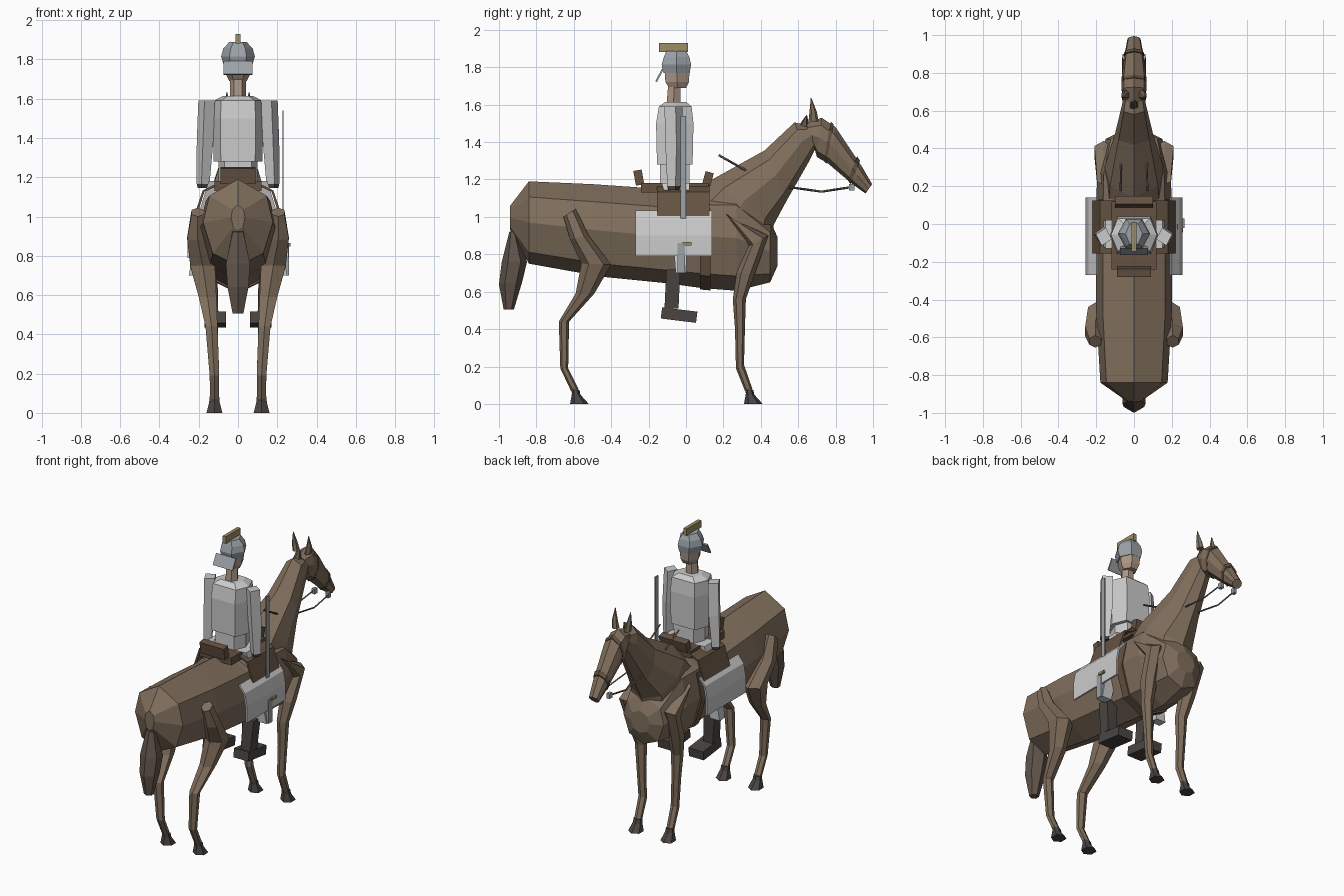
import bpy, bmesh, math
from mathutils import Vector

def material(name, rgb):
    m = bpy.data.materials.new(name)
    m.diffuse_color = (*rgb, 1)
    return m

COAT = material("coat", (0.22, 0.16, 0.11))
TAIL = material("tail_hair", (0.12, 0.09, 0.07))
LEATHER = material("leather", (0.13, 0.085, 0.055))
DARK = material("dark", (0.07, 0.06, 0.055))
SKIN = material("skin", (0.42, 0.31, 0.24))
BRASS = material("brass", (0.33, 0.27, 0.13))
STEEL = material("steel", (0.33, 0.36, 0.39))

# Cross-sections as (x, along-axis) unit outlines
BARREL = [(0, 1), (.82, .62), (1, 0), (.72, -.72), (0, -1), (-.72, -.72), (-1, 0), (-.82, .62)]
HEX = [(0, 1), (.9, .5), (.9, -.5), (0, -1), (-.9, -.5), (-.9, .5)]
HEX_X = [(1, 0), (.5, 1), (-.5, 1), (-1, 0), (-.5, -1), (.5, -1)]
COATSHAPE = [(1, 0), (.7, 1), (-.7, 1), (-1, 0), (-.7, -1), (.7, -1)]
BOX = [(1, 1), (-1, 1), (-1, -1), (1, -1)]
TURNED = [(1, .25), (-.25, 1), (-1, -.25), (.25, -1)]

def add(name, bm, mat, mirror=False):
    bmesh.ops.recalc_face_normals(bm, faces=bm.faces)
    me = bpy.data.meshes.new(name)
    bm.to_mesh(me)
    bm.free()
    ob = bpy.data.objects.new(name, me)
    bpy.context.collection.objects.link(ob)
    if mat:
        me.materials.append(mat)
    if mirror:
        ob.modifiers.new("mirror", 'MIRROR')
    return ob

def loft(name, sections, profile, mat=None, mirror=False):
    """Section: front/top point (y, z), back/bottom point (y, z), half width, centre x."""
    bm = bmesh.new()
    rings = []
    for ya, za, yb, zb, hw, *xc in sections:
        x0 = xc[0] if xc else 0
        a, b = Vector((0, ya, za)), Vector((0, yb, zb))
        mid, half = (a + b) / 2, (a - b) / 2
        rings.append([bm.verts.new(mid + half * v + Vector((x0 + u * hw, 0, 0))) for u, v in profile])
    n = len(profile)
    for r, s in zip(rings, rings[1:]):
        for i in range(n):
            bm.faces.new((r[i], r[(i + 1) % n], s[(i + 1) % n], s[i]))
    bm.faces.new(rings[0])
    bm.faces.new(rings[-1])
    return add(name, bm, mat, mirror)

def box(name, x, y, z, mat=None, mirror=False, tilt=0):
    """Box from (min, max) ranges, tilted about its own x axis."""
    bm = bmesh.new()
    bmesh.ops.create_cube(bm, size=1)
    c = Vector([(r[0] + r[1]) / 2 for r in (x, y, z)])
    bmesh.ops.scale(bm, verts=bm.verts, vec=[r[1] - r[0] for r in (x, y, z)])
    ob = add(name, bm, mat, mirror)
    t = math.radians(tilt)
    for v in ob.data.vertices:
        p = v.co.copy()
        v.co = c + Vector((p.x, p.y * math.cos(t) - p.z * math.sin(t), p.y * math.sin(t) + p.z * math.cos(t)))
    return ob

def panel(name, pts, y0, y1, mat=None):
    """Bent side sheet: (x, z) outline swept along y, thickened and mirrored."""
    bm = bmesh.new()
    rows = [[bm.verts.new((x, y, z)) for x, z in pts] for y in (y0, y1)]
    for i in range(len(pts) - 1):
        bm.faces.new((rows[0][i], rows[0][i + 1], rows[1][i + 1], rows[1][i]))
    ob = add(name, bm, mat)
    s = ob.modifiers.new("thickness", 'SOLIDIFY')
    s.thickness, s.offset = 0.012, 0
    ob.modifiers.new("mirror", 'MIRROR')

# Horse trunk, neck and head
loft("horse_body", [(-.94, 1.06, -.94, .93, .035), (-.84, 1.19, -.84, .75, .178),
                    (-.50, 1.175, -.45, .68, .2), (-.14, 1.15, -.1, .645, .2), (.1, 1.17, .08, .62, .2),
                    (.27, 1.17, .27, .605, .195), (.45, .98, .45, .65, .15), (.49, .89, .49, .74, .07)], BARREL, COAT)
loft("horse_neck", [(.06, 1.165, .42, .72, .16), (.14, 1.2, .47, .96, .155), (.42, 1.355, .54, 1.09, .1),
                    (.58, 1.505, .66, 1.30, .066), (.645, 1.49, .70, 1.38, .055)], BARREL, COAT)
loft("horse_head", [(.64, 1.5, .685, 1.38, .05), (.725, 1.53, .70, 1.32, .065), (.80, 1.48, .76, 1.285, .065),
                    (.94, 1.27, .89, 1.175, .047), (.995, 1.175, .96, 1.125, .035)], BARREL, COAT)
loft("ear", [(.71, 1.51, .655, 1.51, .02, .045), (.70, 1.56, .66, 1.56, .016, .053),
             (.671, 1.635, .667, 1.635, .002, .057)], HEX, COAT, True)
loft("forelock", [(.66, 1.48, .59, 1.47, .025), (.647, 1.545, .64, 1.54, .012)], HEX, TAIL)
loft("tail", [(-.91, .93, -.945, .92, .03), (-.85, .76, -.985, .76, .068), (-.875, .655, -1, .64, .06),
              (-.92, .505, -.975, .505, .03)], HEX, TAIL)

# Horse legs and hooves
loft("front_leg", [(.27, .98, .21, 1.02, .035, .165), (.44, .9, .33, .84, .055, .16), (.37, .7, .27, .7, .05, .15),
                   (.32, .56, .25, .56, .038, .135), (.315, .4, .262, .4, .03, .13), (.31, .21, .267, .19, .027, .12),
                   (.355, .08, .315, .07, .025, .12)], HEX, COAT, True)
loft("hind_leg", [(-.59, 1.045, -.655, 1, .035, .205), (-.52, .9, -.62, .88, .06, .205),
                  (-.4, .745, -.56, .75, .07, .18), (-.49, .59, -.59, .59, .05, .155),
                  (-.625, .44, -.68, .44, .034, .135), (-.63, .19, -.672, .19, .027, .12),
                  (-.575, .08, -.615, .07, .025, .12)], HEX, COAT, True)
for name, y in (("front_hoof", .31), ("hind_hoof", -.62)):
    loft(name, [(y + .05, .075, y + .005, .085, .027, .12), (y + .055, .05, y + .01, .055, .03, .12),
                (y + .1, 0, y, 0, .045, .12)], HEX, DARK, True)

# Bridle and reins
loft("noseband", [(.915, 1.325, .865, 1.195, .055), (.93, 1.30, .88, 1.175, .053)], BARREL, LEATHER)
loft("browband", [(.775, 1.51, .735, 1.3, .067), (.79, 1.495, .75, 1.285, .067)], BARREL, LEATHER)
box("bit", (.04, .062), (.872, .9), (1.14, 1.175), STEEL, True)
for s in (-1, 1):
    cu = bpy.data.curves.new("rein", 'CURVE')
    cu.dimensions = '3D'
    cu.bevel_depth, cu.bevel_resolution = 0.006, 0
    pts = [(.07, .175, 1.33), (.068, .335, 1.24), (.05, .545, 1.16), (.06, .725, 1.135), (.056, .89, 1.16)]
    sp = cu.splines.new('POLY')
    sp.points.add(len(pts) - 1)
    for p, (x, y, z) in zip(sp.points, pts):
        p.co = (s * x, y, z, 1)
    cu.materials.append(LEATHER)
    bpy.context.collection.objects.link(bpy.data.objects.new("rein", cu))

# Saddle, girth and blanket
box("saddle_seat", (-.12, .12), (-.24, .12), (1.13, 1.18), LEATHER)
box("saddle_cantle", (-.09, .09), (-.275, -.23), (1.17, 1.25), LEATHER, tilt=10)
box("saddle_pommel", (-.1, .1), (.095, .14), (1.17, 1.24), LEATHER, tilt=-15)
panel("saddle_flap", [(.1, 1.165), (.175, 1.13), (.218, 1.0)], -.155, .125, LEATHER)
loft("girth", [(.075, 1.15, .075, .612, .207), (.13, 1.15, .13, .607, .207)], BARREL, LEATHER)
panel("saddle_blanket", [(.195, 1.03), (.235, .98), (.25, .9), (.25, .79)], -.27, .14)

# Rider legs and boots
loft("rider_leg", [(.02, 1.18, -.13, 1.18, .06, .09), (.01, 1.0, -.08, 1.0, .045, .16),
                   (0, .70, -.055, .70, .035, .215)], BOX, None, True)
loft("boot_shaft", [(-.03, .72, -.105, .72, .04, .15), (-.04, .51, -.115, .51, .035, .135)], BOX, DARK, True)
box("boot_foot", (.06, .17), (-.132, .058), (.445, .505), DARK, True, -7)

# Rider torso and arms
loft("rider_hips", [(.02, 1.14, -.14, 1.14, .1), (.02, 1.28, -.14, 1.28, .1)], COATSHAPE)
loft("rider_jacket", [(.035, 1.28, -.155, 1.28, .125), (.04, 1.5, -.16, 1.5, .128),
                      (.03, 1.59, -.145, 1.59, .122), (.0, 1.615, -.11, 1.615, .075)], COATSHAPE)
loft("rider_arm", [(-.02, 1.59, -.115, 1.59, .042, .16), (-.015, 1.38, -.11, 1.38, .042, .168),
                   (-.03, 1.165, -.1, 1.165, .033, .178)], TURNED, None, True)
loft("rider_hand", [(-.03, 1.167, -.1, 1.167, .031, .178), (-.035, 1.145, -.095, 1.145, .028, .178)],
     TURNED, DARK, True)

# Rider head and helmet
loft("rider_neck", [(-.03, 1.59, -.105, 1.59, .042), (-.03, 1.71, -.095, 1.71, .04)], HEX_X, SKIN)
loft("rider_head", [(.0, 1.69, -.09, 1.69, .045), (.015, 1.72, -.11, 1.72, .06),
                    (.02, 1.79, -.115, 1.79, .068)], HEX_X, SKIN)
loft("helmet", [(.02, 1.77, -.12, 1.77, .072), (.027, 1.815, -.13, 1.815, .086),
                (.018, 1.855, -.118, 1.855, .075), (0, 1.888, -.105, 1.888, .045)], HEX_X, STEEL)
box("helmet_neck_guard", (-.073, .073), (-.147, -.137), (1.718, 1.795), STEEL, tilt=-28)
box("helmet_crest", (-.012, .012), (-.145, .01), (1.882, 1.93), BRASS)

# Sabre on the right side
box("sabre_blade", (.227, .233), (-.03, 0), (.87, 1.54), STEEL)
box("sabre_guard", (.225, .268), (-.02, .03), (.848, .865), BRASS)
box("sabre_grip", (.23, .26), (-.045, -.005), (.70, .86), STEEL)
